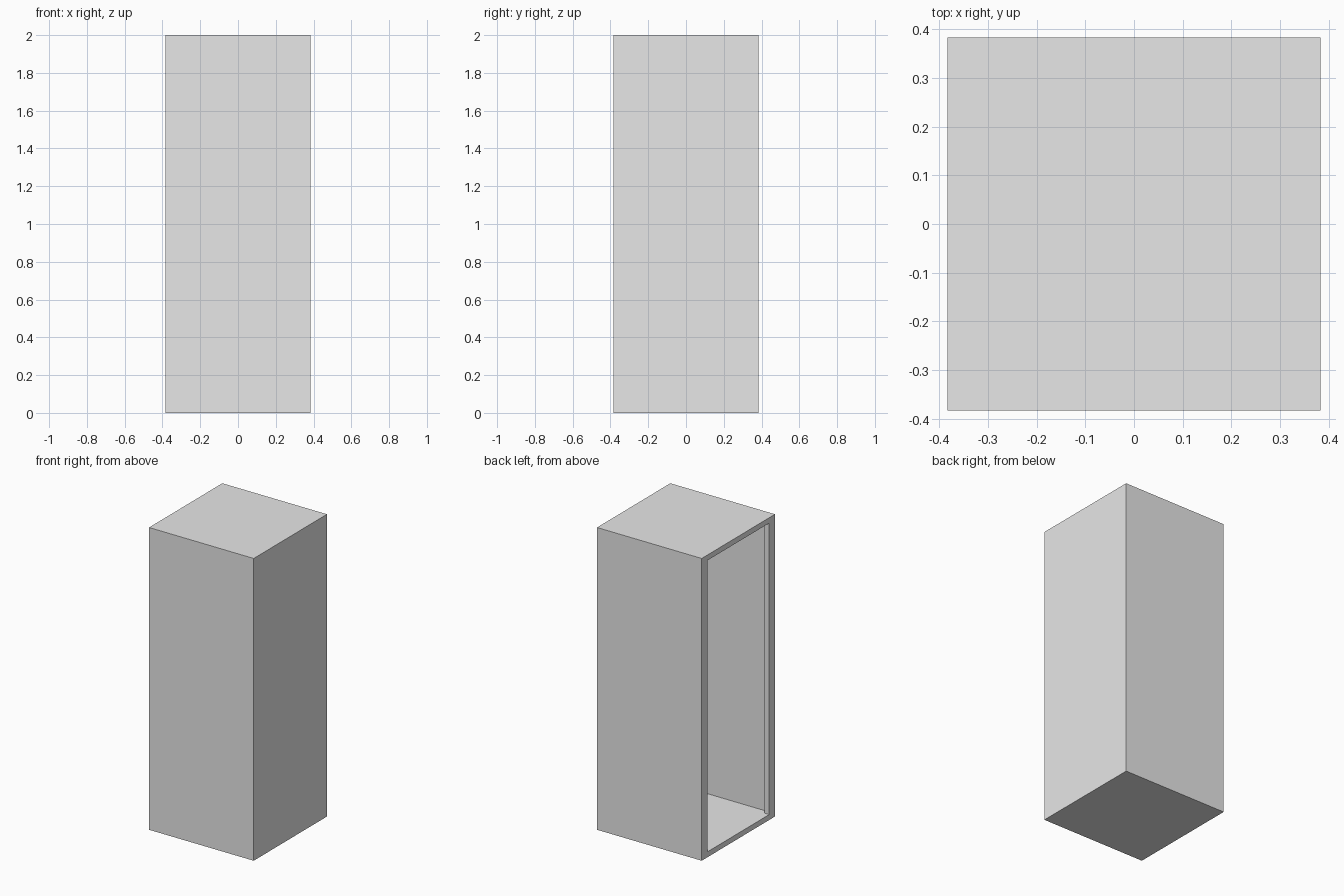
import bpy
import bmesh

cube = bpy.data.objects.get("Cube")
if cube:
    bpy.data.objects.remove(cube, do_unlink=True)

HALF = 0.383      # half width and half depth
HEIGHT = 2.0
SLAB = 0.036      # floor and ceiling thickness
WALL = 0.03       # side wall thickness
LIP = 0.033       # depth of the frame round the opening
BORDER = 0.06     # width of the frame round the opening

grey = bpy.data.materials.new("plain_grey")
grey.use_nodes = True
grey.diffuse_color = (0.8, 0.8, 0.8, 1)
grey.node_tree.nodes["Principled BSDF"].inputs["Base Color"].default_value = (0.8, 0.8, 0.8, 1)


def prism(name, outline, low, high):
    """Extrude a plan outline between two heights."""
    bm = bmesh.new()
    face = bm.faces.new([bm.verts.new((x, y, low)) for x, y in outline])
    top = bmesh.ops.extrude_face_region(bm, geom=[face])["geom"]
    verts = [v for v in top if isinstance(v, bmesh.types.BMVert)]
    bmesh.ops.translate(bm, verts=verts, vec=(0, 0, high - low))
    bmesh.ops.recalc_face_normals(bm, faces=bm.faces)
    mesh = bpy.data.meshes.new(name)
    bm.to_mesh(mesh)
    bm.free()
    mesh.materials.append(grey)
    obj = bpy.data.objects.new(name, mesh)
    bpy.context.collection.objects.link(obj)
    return obj


# Outer cabinet
cabinet = prism("cabinet_shell",
                [(-HALF, -HALF), (HALF, -HALF), (HALF, HALF), (-HALF, HALF)],
                0, HEIGHT)

# Cavity with a narrower mouth, leaving a framed opening on the -x side
inner = HALF - WALL
mouth = HALF - BORDER
half_plan = [(-HALF - 0.1, mouth), (-HALF + LIP, mouth), (-HALF + LIP, inner), (inner, inner)]
plan = half_plan + [(x, -y) for x, y in reversed(half_plan)]
cavity = prism("cavity_cutter", plan, SLAB, HEIGHT - SLAB)

hollow = cabinet.modifiers.new("hollow", 'BOOLEAN')
hollow.operation = 'DIFFERENCE'
hollow.solver = 'EXACT'
hollow.object = cavity

# Bake the cut and drop the cutter
bpy.context.view_layer.update()
graph = bpy.context.evaluated_depsgraph_get()
result = bpy.data.meshes.new_from_object(cabinet.evaluated_get(graph))
cabinet.modifiers.clear()
cabinet.data = result
bpy.data.objects.remove(cavity, do_unlink=True)
